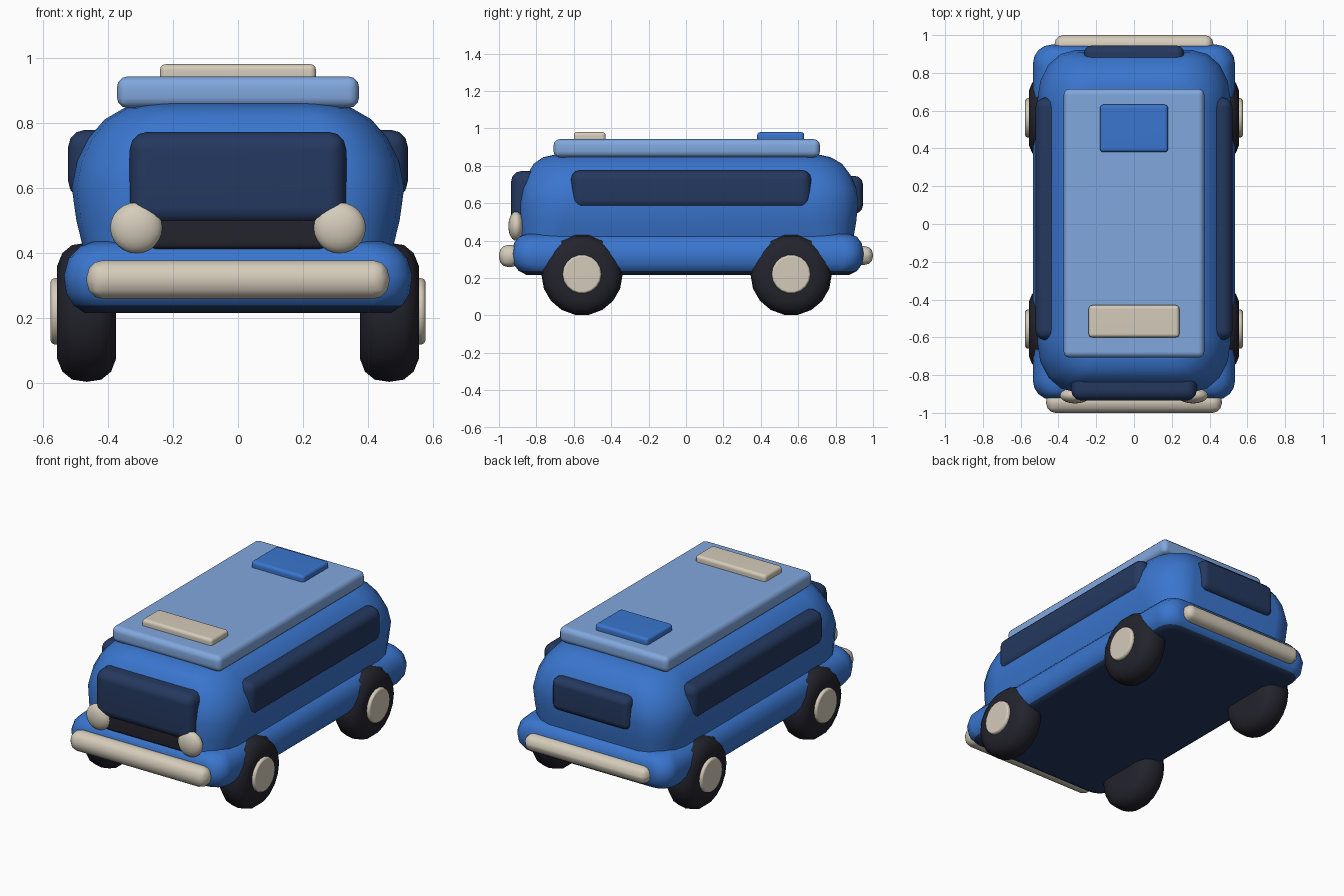
import bpy, bmesh, math
from mathutils import Matrix, Vector

if "Cube" in bpy.data.objects:
    bpy.data.objects.remove(bpy.data.objects["Cube"])


def mat(name, rgb):
    m = bpy.data.materials.new(name)
    m.diffuse_color = (*rgb, 1)
    m.use_nodes = True
    m.node_tree.nodes["Principled BSDF"].inputs["Base Color"].default_value = m.diffuse_color
    return m


BLUE = mat("body blue", (0.042, 0.18, 0.62))
LIGHT = mat("roof light blue", (0.22, 0.39, 0.73))
CREAM = mat("cream", (0.66, 0.60, 0.49))
NAVY = mat("glass navy", (0.018, 0.04, 0.115))
BLACK = mat("tyre black", (0.017, 0.017, 0.026))


def finish(name, bm, mats, angle=42, weighted=False):
    bmesh.ops.recalc_face_normals(bm, faces=bm.faces)
    me = bpy.data.meshes.new(name)
    bm.to_mesh(me)
    bm.free()
    for m in mats:
        me.materials.append(m)
    ob = bpy.data.objects.new(name, me)
    bpy.context.collection.objects.link(ob)
    bpy.ops.object.select_all(action='DESELECT')
    ob.select_set(True)
    bpy.context.view_layer.objects.active = ob
    bpy.ops.object.shade_smooth_by_angle(angle=math.radians(angle))
    if weighted:
        w = ob.modifiers.new("weighted normals", 'WEIGHTED_NORMAL')
        w.keep_sharp = True
    return ob


def rounded_box(name, lo, hi, bevel, m, seg=3):
    lo, hi = Vector(lo), Vector(hi)
    bm = bmesh.new()
    bmesh.ops.create_cube(bm, size=1)
    for v in bm.verts:
        v.co = (lo + hi) / 2 + v.co * (hi - lo)
    bmesh.ops.bevel(bm, geom=bm.edges[:], offset=bevel, segments=seg,
                    profile=0.5, affect='EDGES')
    return finish(name, bm, [m], weighted=True)


def hull(name, levels, mats, low_z=None, seg=4):
    """Skin stacked rounded rectangles: (z, half width, front y, back y, corner rx, ry)."""
    bm = bmesh.new()
    rings = []
    for z, hx, y0, y1, rx, ry in levels:
        ring = []
        corners = [(hx - rx, y1 - ry, 0), (-hx + rx, y1 - ry, 90),
                   (-hx + rx, y0 + ry, 180), (hx - rx, y0 + ry, 270)]
        for cx, cy, start in corners:
            for i in range(seg + 1):
                a = math.radians(start + 90 * i / seg)
                ring.append(bm.verts.new((cx + rx * math.cos(a), cy + ry * math.sin(a), z)))
        rings.append(ring)
    n = len(rings[0])
    for a, b in zip(rings, rings[1:]):
        for i in range(n):
            j = (i + 1) % n
            bm.faces.new((a[i], a[j], b[j], b[i]))
    bm.faces.new(rings[0][::-1])
    bm.faces.new(rings[-1])
    if low_z is not None:
        for f in bm.faces:
            f.material_index = int(f.calc_center_median().z < low_z)
    return finish(name, bm, mats, angle=50, weighted=True)


def turned(name, profile, steps, m, side, y, z):
    """Spin an (x, radius) profile round a wheel axle."""
    bm = bmesh.new()
    rings = []
    for x, r in profile:
        rings.append([bm.verts.new((side * x,
                                    y + r * math.cos(2 * math.pi * i / steps),
                                    z + r * math.sin(2 * math.pi * i / steps)))
                      for i in range(steps)])
    for a, b in zip(rings, rings[1:]):
        for i in range(steps):
            j = (i + 1) % steps
            bm.faces.new((a[i], a[j], b[j], b[i]))
    bm.faces.new(rings[0])
    bm.faces.new(rings[-1])
    return finish(name, bm, [m], angle=48, weighted=True)


# lower hull with dark underside
hull("lower_body", [
    (0.215, 0.47, -0.85, 0.87, 0.08, 0.08),
    (0.238, 0.505, -0.895, 0.915, 0.09, 0.09),
    (0.275, 0.528, -0.922, 0.942, 0.10, 0.10),
    (0.33, 0.535, -0.93, 0.95, 0.10, 0.10),
    (0.385, 0.52, -0.92, 0.94, 0.10, 0.10),
    (0.42, 0.485, -0.895, 0.915, 0.09, 0.09),
    (0.437, 0.44, -0.85, 0.87, 0.08, 0.08)], [BLUE, NAVY], low_z=0.236)

# cabin
hull("cabin", [
    (0.41, 0.475, -0.885, 0.895, 0.17, 0.20),
    (0.50, 0.497, -0.89, 0.91, 0.19, 0.24),
    (0.60, 0.511, -0.89, 0.92, 0.20, 0.26),
    (0.68, 0.495, -0.878, 0.91, 0.20, 0.26),
    (0.75, 0.462, -0.85, 0.88, 0.19, 0.25),
    (0.81, 0.41, -0.815, 0.835, 0.17, 0.21),
    (0.845, 0.35, -0.765, 0.775, 0.14, 0.17),
    (0.862, 0.28, -0.69, 0.70, 0.10, 0.10)], [BLUE])

# roof and the items on it
rounded_box("roof", (-0.372, -0.708, 0.845), (0.372, 0.716, 0.942), 0.032, LIGHT)
rounded_box("roof_light", (-0.24, -0.60, 0.92), (0.24, -0.43, 0.98), 0.018, CREAM)
rounded_box("roof_hatch", (-0.18, 0.38, 0.92), (0.18, 0.632, 0.98), 0.018, BLUE)

# windows and grille
rounded_box("windscreen", (-0.333, -0.935, 0.485), (0.333, -0.74, 0.772), 0.055, NAVY)
rounded_box("rear_window", (-0.265, 0.78, 0.545), (0.265, 0.945, 0.745), 0.04, NAVY)
rounded_box("grille", (-0.27, -0.915, 0.41), (0.27, -0.80, 0.535), 0.02, BLACK)

# bumpers
rounded_box("front_bumper", (-0.465, -1.0, 0.258), (0.465, -0.885, 0.377), 0.05, CREAM)
rounded_box("rear_bumper", (-0.42, 0.895, 0.27), (0.42, 1.0, 0.37), 0.045, CREAM)

for s, side in ((-1, "left"), (1, "right")):
    xs = sorted((s * 0.38, s * 0.522))
    rounded_box(side + "_window", (xs[0], -0.615, 0.567), (xs[1], 0.67, 0.778), 0.052, NAVY)

    # headlight
    bm = bmesh.new()
    bmesh.ops.create_uvsphere(bm, u_segments=20, v_segments=12, radius=1,
                              matrix=Matrix.Translation((s * 0.312, -0.908, 0.477))
                              @ Matrix.Diagonal((0.081, 0.042, 0.078, 1)))
    finish(side + "_headlight", bm, [CREAM])

    # wheels
    for y, end in ((-0.556, "front"), (0.562, "rear")):
        tyre = [(0.375, 0.10), (0.375, 0.145), (0.39, 0.185), (0.42, 0.21), (0.465, 0.217),
                (0.51, 0.21), (0.54, 0.185), (0.556, 0.145), (0.556, 0.10)]
        turned(f"{side}_{end}_tyre", tyre, 18, BLACK, s, y, 0.217)
        hub = [(0.52, 0.104), (0.563, 0.104), (0.572, 0.100), (0.576, 0.092)]
        turned(f"{side}_{end}_hub", hub, 18, CREAM, s, y, 0.22)
